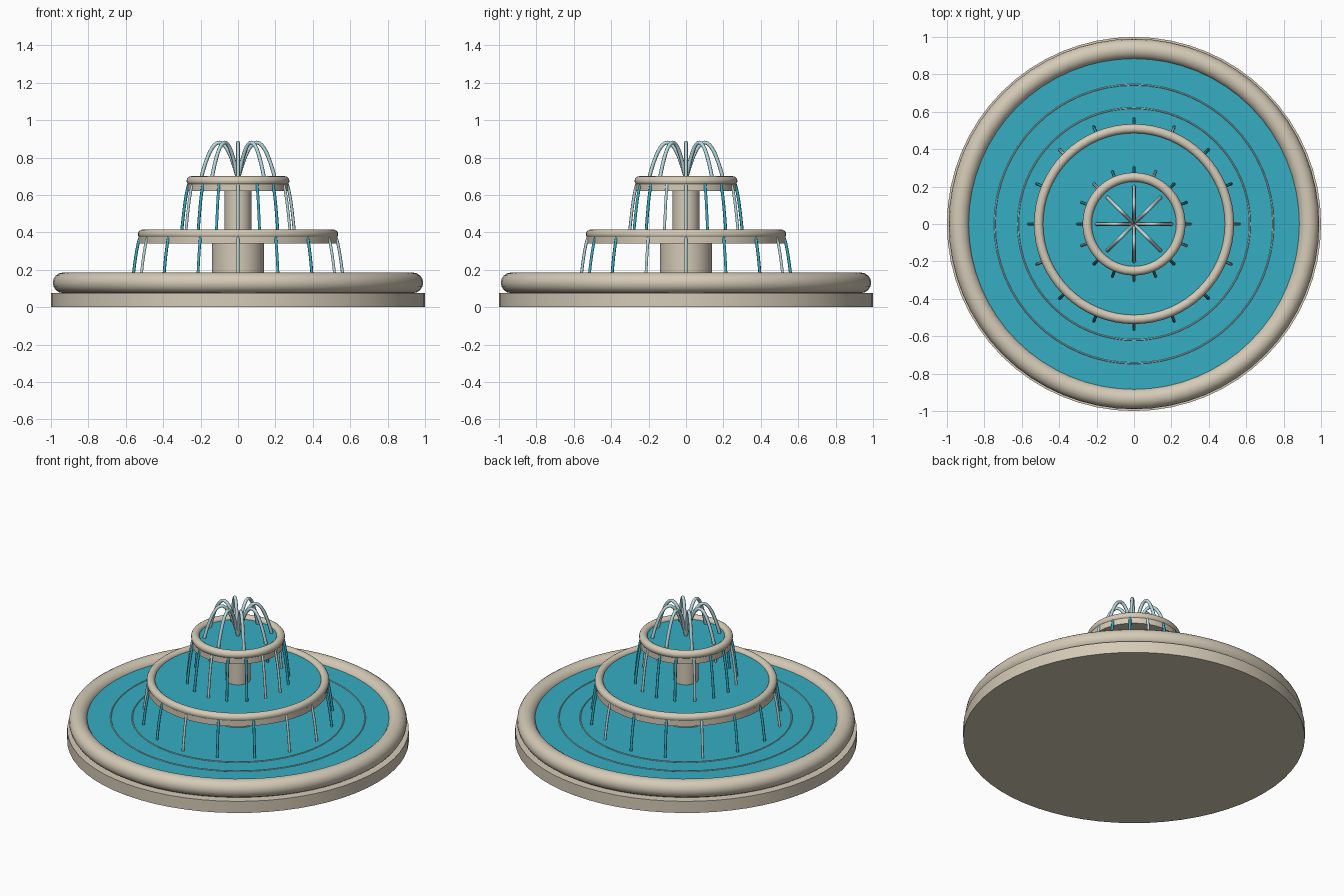
import bpy, math
from mathutils import Vector

if "Cube" in bpy.data.objects:
    bpy.data.objects.remove(bpy.data.objects["Cube"])


def material(name, rgb):
    m = bpy.data.materials.new(name)
    m.diffuse_color = (*rgb, 1)
    m.use_nodes = True
    m.node_tree.nodes["Principled BSDF"].inputs["Base Color"].default_value = m.diffuse_color
    return m


STONE = material("pale stone", (0.66, 0.59, 0.47))
WATER = material("pool water", (0.035, 0.42, 0.54))
FOAM = material("pale spray", (0.48, 0.70, 0.74))


def finish(name, mat):
    ob = bpy.context.object
    ob.name = name
    ob.data.materials.append(mat)
    bpy.ops.object.shade_smooth_by_angle(angle=math.radians(30))
    return ob


def drum(name, radius, z0, z1, mat, sides=64):
    bpy.ops.mesh.primitive_cylinder_add(vertices=sides, radius=radius, depth=z1 - z0,
                                        location=(0, 0, (z0 + z1) / 2))
    return finish(name, mat)


def ring(name, major, minor, z, mat, minor_sides=16):
    bpy.ops.mesh.primitive_torus_add(major_radius=major, minor_radius=minor,
                                     major_segments=64, minor_segments=minor_sides,
                                     location=(0, 0, z))
    return finish(name, mat)


def tube(name, profile, angle, radius, mat):
    """Round tube along (r, z) points, turned to the given angle about z."""
    cu = bpy.data.curves.new(name, 'CURVE')
    cu.dimensions = '3D'
    cu.bevel_depth = radius
    cu.bevel_resolution = 2
    cu.use_fill_caps = True
    sp = cu.splines.new('POLY')
    sp.points.add(len(profile) - 1)
    for p, (r, z) in zip(sp.points, profile):
        p.co = (r * math.cos(angle), r * math.sin(angle), z, 1)
    cu.materials.append(mat)
    ob = bpy.data.objects.new(name, cu)
    bpy.context.collection.objects.link(ob)


def falling_streams(name, r0, r1, z0, z1, count=16, steps=10):
    for i in range(count):
        path = [(r0 + (r1 - r0) * k / steps, z0 + (z1 - z0) * (k / steps) ** 2)
                for k in range(steps + 1)]
        tube(f"{name}_{i}", path, 2 * math.pi * i / count, 0.008,
             FOAM if i % 3 == 0 else WATER)


# Ground pool
drum("base_plinth", 1.0, 0, 0.075, STONE)
ring("pool_rim", 0.935, 0.055, 0.13, STONE)
drum("pool_water", 0.9, 0.07, 0.15, WATER)
for i, r in enumerate((0.62, 0.745)):
    ring(f"ripple_{i}", r, 0.004, 0.151, FOAM, 6)

# Middle tier
drum("lower_column", 0.14, 0.14, 0.345, STONE, 32)
drum("middle_basin", 0.53, 0.34, 0.38, STONE)
ring("middle_rim", 0.51, 0.025, 0.39, STONE)
drum("middle_water", 0.5, 0.375, 0.395, WATER)

# Top tier
drum("upper_column", 0.072, 0.385, 0.63, STONE, 32)
drum("top_basin", 0.268, 0.62, 0.665, STONE)
ring("top_rim", 0.25, 0.025, 0.675, STONE)
drum("top_water", 0.24, 0.66, 0.68, WATER)

# Water spilling from each basin
falling_streams("middle_stream", 0.51, 0.562, 0.39, 0.15)
falling_streams("top_stream", 0.25, 0.302, 0.675, 0.395)

# Arching jets at the summit
N = 16
arc = [(0.2 * k / N, 0.68 + 0.8 * (k / N) * (1 - k / N)) for k in range(N + 1)]
for j in range(8):
    tube(f"jet_{j}", arc, j * math.pi / 4, 0.01, FOAM)
